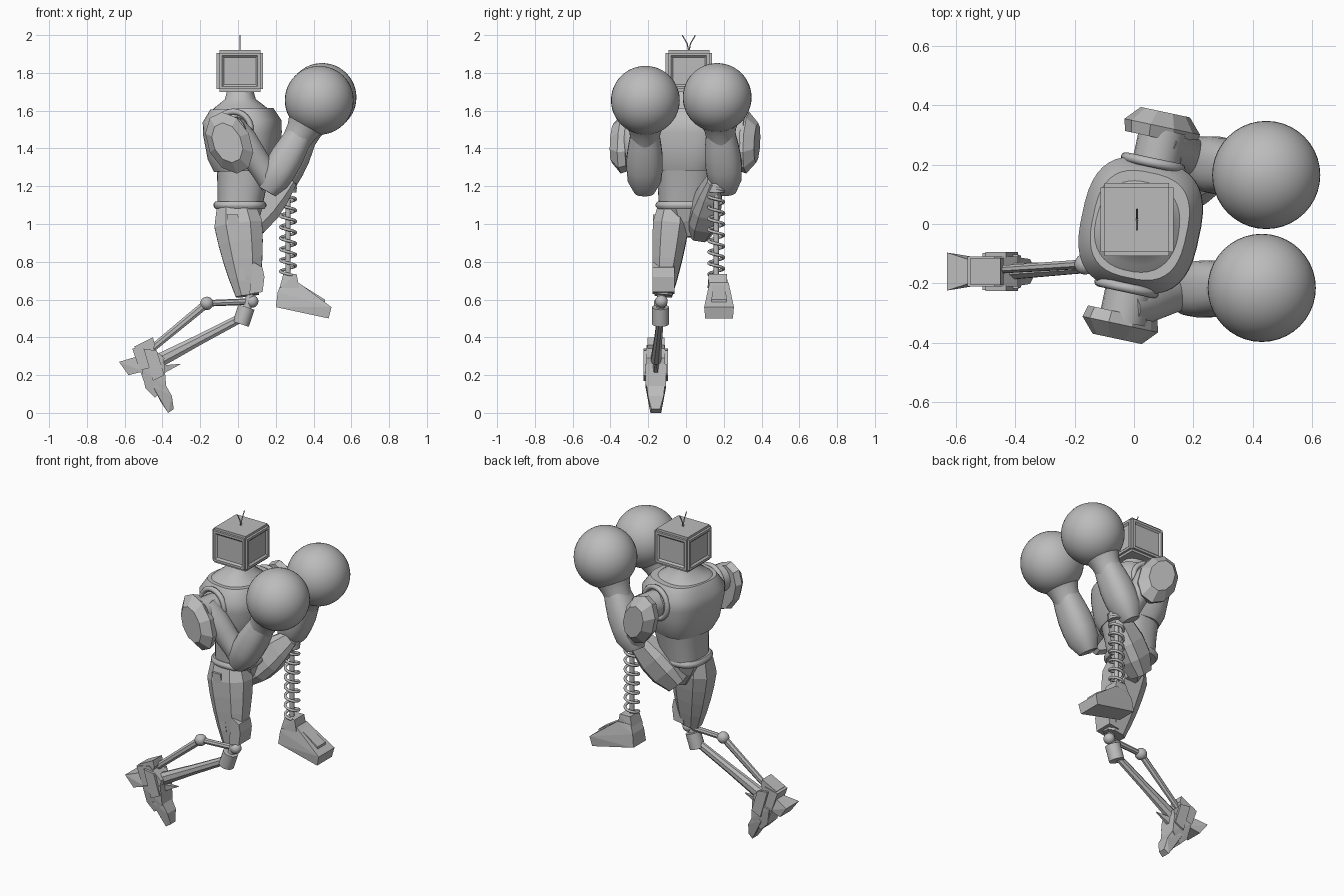
import bpy, bmesh, math
from mathutils import Vector, Matrix

if "Cube" in bpy.data.objects:
    bpy.data.objects.remove(bpy.data.objects["Cube"])

grey = bpy.data.materials.new("plain grey")
grey.use_nodes = True
grey.diffuse_color = (0.5, 0.5, 0.5, 1)
grey.node_tree.nodes["Principled BSDF"].inputs["Base Color"].default_value = grey.diffuse_color

TWIST = Matrix.Rotation(math.radians(-12), 4, "Z")  # upper body turns a little


def finish(name, bm, smooth=False, matrix=None):
    if matrix:
        bm.transform(matrix)
    bmesh.ops.recalc_face_normals(bm, faces=bm.faces)
    mesh = bpy.data.meshes.new(name)
    bm.to_mesh(mesh)
    bm.free()
    mesh.materials.append(grey)
    obj = bpy.data.objects.new(name, mesh)
    bpy.context.collection.objects.link(obj)
    if smooth:
        bpy.ops.object.select_all(action="DESELECT")
        obj.select_set(True)
        bpy.context.view_layer.objects.active = obj
        bpy.ops.object.shade_smooth_by_angle(angle=math.radians(40))


def circle(count, offset=0.0):
    """Cosine and sine of evenly spaced angles."""
    angles = [math.tau * (i + offset) / count for i in range(count)]
    return [(math.cos(a), math.sin(a)) for a in angles]


def limb(name, start, end, radii, flat=1.0, sides=8, power=2.0, matrix=None):
    """Skin evenly spaced rounded rings from start to end; flat scales the width in y."""
    start, end = Vector(start), Vector(end)
    axis = (end - start).normalized()
    forward = Vector((0, 1, 0)).cross(axis).normalized()
    side = axis.cross(forward)
    bm, rings = bmesh.new(), []
    for i, radius in enumerate(radii):
        centre = start.lerp(end, i / (len(radii) - 1))
        ring = []
        for pair in circle(sides, 0.5):
            c, s = [math.copysign(abs(v) ** (2 / power), v) for v in pair]
            ring.append(bm.verts.new(centre + (forward * c + side * s * flat) * radius))
        rings.append(ring)
    for low, high in zip(rings, rings[1:]):
        for k in range(sides):
            bm.faces.new((low[k - 1], low[k], high[k], high[k - 1]))
    bm.faces.new(rings[0])
    bm.faces.new(rings[-1])
    finish(name, bm, sides > 8, matrix)


def hull(name, points, matrix=None):
    bm = bmesh.new()
    bmesh.ops.convex_hull(bm, input=[bm.verts.new(p) for p in points])
    loose = [v for v in bm.verts if not v.link_faces]
    bmesh.ops.delete(bm, geom=loose, context="VERTS")
    finish(name, bm, matrix=matrix)


def slab(name, outline, y, half, tip=1.0):
    """Plate with an x-z outline, its width scaled by tip towards the last point."""
    last = len(outline) - 1
    hull(name, [(x, y + s * half * (1 + (tip - 1) * i / last), z)
                for i, (x, z) in enumerate(outline) for s in (-1, 1)])


def ball(name, centre, radius):
    bm = bmesh.new()
    bmesh.ops.create_uvsphere(bm, u_segments=40, v_segments=24, radius=radius)
    finish(name, bm, True, Matrix.Translation(centre))


def rod(name, start, end, radius, sides=20):
    start, end = Vector(start), Vector(end)
    bm = bmesh.new()
    bmesh.ops.create_cone(bm, cap_ends=True, segments=sides, radius1=radius,
                          radius2=radius, depth=(end - start).length)
    turn = (end - start).to_track_quat("Z", "Y").to_matrix().to_4x4()
    finish(name, bm, sides > 8, Matrix.Translation((start + end) / 2) @ turn)


def wire(name, points, radius, cyclic=False):
    curve = bpy.data.curves.new(name, "CURVE")
    curve.dimensions, curve.bevel_depth, curve.bevel_resolution = "3D", radius, 2
    line = curve.splines.new("POLY")
    line.points.add(len(points) - 1)
    for point, place in zip(line.points, points):
        point.co = (*place, 1)
    line.use_cyclic_u = cyclic
    curve.materials.append(grey)
    bpy.context.collection.objects.link(bpy.data.objects.new(name, curve))


# Head: bevelled box with sunken side panels, and two antennas
bm = bmesh.new()
bmesh.ops.create_cube(bm, size=1)
bm.transform(Matrix.Translation((0.01, 0.015, 1.81)) @ Matrix.Diagonal((0.245, 0.245, 0.22, 1)))
bmesh.ops.bevel(bm, geom=bm.edges[:], offset=0.014, segments=2, affect="EDGES")
panels = [f for f in bm.faces if abs(f.normal.z) < 0.1 and f.calc_area() > 0.02]
bmesh.ops.inset_individual(bm, faces=panels, thickness=0.02, depth=0)
bmesh.ops.inset_individual(bm, faces=panels, thickness=0.014, depth=-0.01)
finish("head", bm)
for s in (-1, 1):
    wire("antenna", [(0.01, 0.015 + s * 0.035 * t * t, 1.91 + 0.09 * t) for t in (0, 0.5, 1)], 0.003)

# Torso
limb("collar_and_neck", (0.015, 0, 1.54), (0.01, 0.01, 1.7), (0.17, 0.17, 0.13, 0.08, 0.07),
     1.08, 40, 2.4, TWIST)
limb("chest", (0.03, 0, 1.28), (0.02, 0, 1.61), (0.15, 0.18, 0.19, 0.2, 0.2, 0.16),
     1.13, 40, 2.8, TWIST)
limb("abdomen", (0.01, -0.01, 1.1), (0.03, 0, 1.3), (0.12, 0.13, 0.145), 1.12, 40, 2.5)
limb("belt", (0.01, -0.015, 1.08), (0.01, -0.015, 1.12), (0.13, 0.14, 0.14, 0.13), 1.04, 40, 2.6)
limb("pelvis", (0.03, 0.01, 0.93), (0.02, -0.01, 1.09), (0.04, 0.09, 0.12))

# Shoulders, mirrored on the twisted chest
for s, tag in ((-1, "near"), (1, "far")):
    pad = [(0.025 + 0.13 * c * k, s * y, 1.43 + (0.155 * d - 0.05 * c) * k)
           for y, k in ((0.3, 0.92), (0.34, 1), (0.39, 0.65)) for c, d in circle(10)]
    hull(tag + "_shoulder_pad", pad, TWIST)
    ring = [TWIST @ Vector((0.02 + 0.095 * c, s * 0.215, 1.5 + 0.095 * d)) for c, d in circle(32)]
    wire(tag + "_shoulder_ring", ring, 0.016, True)
    inner, outer = [TWIST @ Vector((0.03, s * y, 1.49)) for y in (0.18, 0.33)]
    rod(tag + "_shoulder_axle", inner, outer, 0.08)

# Arms and round gloves
for tag, shoulder, elbow, glove in (
        ("near", (-0.01, -0.275, 1.5), (0.18, -0.22, 1.215), (0.43, -0.215, 1.655)),
        ("far", (0.1, 0.275, 1.5), (0.225, 0.208, 1.215), (0.445, 0.165, 1.67))):
    top, bend, fist = Vector(shoulder), Vector(elbow), Vector(glove)
    limb(tag + "_upper_arm", top.lerp(bend, -0.1), bend, (0.06, 0.075, 0.07, 0.065, 0.065), sides=20)
    limb(tag + "_forearm", bend.lerp(fist, -0.1), bend.lerp(fist, 0.6),
         (0.05, 0.082, 0.088, 0.088, 0.08, 0.07), 1.09, 24, 2.4)
    limb(tag + "_glove_cuff", bend.lerp(fist, 0.5), bend.lerp(fist, 0.86),
         (0.075, 0.083, 0.105, 0.14), sides=32)
    ball(tag + "_glove", glove, 0.182)

# Standing leg
limb("near_thigh", (-0.01, -0.07, 1.09), (0.05, -0.12, 0.62),
     (0.11, 0.135, 0.125, 0.11, 0.09, 0.065), 0.75, 8, 2.6)
slab("near_knee_plate", [(0.08, 0.8), (0.13, 0.77), (0.14, 0.72), (0.13, 0.64), (0.06, 0.63)], -0.12, 0.058)
slab("near_thigh_panel", [(-0.06, 1.05), (0, 1.05), (0.04, 0.7), (0, 0.7)], -0.12, 0.055)
knee, rear_knee = Vector((0.075, -0.13, 0.59)), Vector((-0.165, -0.135, 0.58))
ball("knee_ball", knee, 0.033)
rod("knee_link", (0.07, -0.13, 0.64), (0.04, -0.135, 0.52), 0.022)
rod("knee_hinge", (0.045, -0.135, 0.56), (0.015, -0.135, 0.47), 0.045)
rod("rear_knee_bar", knee, rear_knee, 0.017, 8)
ball("rear_knee_joint", rear_knee, 0.035)
limb("rear_shin_strut", rear_knee, (-0.48, -0.155, 0.32), (0.024, 0.02), 0.7)
limb("main_shin", (0.02, -0.135, 0.505), (-0.43, -0.16, 0.27), (0.025, 0.03, 0.04), 0.75)

# Trailing foot, made of pointed plates
FOOT = -0.16
slab("ankle_block", [(-0.56, 0.34), (-0.47, 0.36), (-0.39, 0.29), (-0.4, 0.17), (-0.5, 0.17)], FOOT, 0.05)
slab("heel_spike", [(-0.53, 0.3), (-0.5, 0.22), (-0.58, 0.2), (-0.63, 0.27)], FOOT, 0.032, 2)
slab("upper_heel_plate", [(-0.48, 0.27), (-0.44, 0.36), (-0.45, 0.4), (-0.55, 0.35)], FOOT, 0.045)
slab("foot_middle", [(-0.51, 0.23), (-0.39, 0.26), (-0.38, 0.14), (-0.49, 0.13), (-0.44, 0.08)], FOOT, 0.062, 0.7)
slab("toe", [(-0.45, 0.14), (-0.39, 0.16), (-0.35, 0.09), (-0.41, 0.06), (-0.37, 0), (-0.34, 0.02)], FOOT, 0.055, 0.4)
slab("foot_spur", [(-0.42, 0.25), (-0.41, 0.2), (-0.3, 0.26)], FOOT, 0.02, 0.2)
for s in (-1, 1):
    slab("foot_side_plate", [(-0.5, 0.34), (-0.43, 0.33), (-0.39, 0.2), (-0.45, 0.17)], FOOT + s * 0.056, 0.009)

# Raised leg ending in a spring and a boxy foot
hip, raised_knee = Vector((0.04, 0.08, 0.99)), Vector((0.27, 0.15, 1.235))
limb("far_thigh", hip.lerp(raised_knee, -0.15), raised_knee, (0.07, 0.1, 0.1, 0.08, 0.05), 0.8, 8, 3.2)
top, bottom = Vector((0.265, 0.16, 1.19)), Vector((0.265, 0.16, 0.72))
rod("spring_top", top.lerp(bottom, -0.05), top.lerp(bottom, 0.05), 0.045)
rod("spring_core", top, bottom, 0.014)
turns = circle(20) * 8
wire("spring", [top.lerp(bottom, i / len(turns)) + Vector((c, d, 0)) * 0.04
                for i, (c, d) in enumerate(turns)], 0.008)
slab("spring_ankle", [(0.24, 0.735), (0.31, 0.735), (0.325, 0.66), (0.22, 0.66)], 0.168, 0.045, 1.2)
slab("spring_foot", [(0.23, 0.69), (0.32, 0.69), (0.21, 0.64), (0.2, 0.56),
                     (0.37, 0.54), (0.48, 0.5), (0.495, 0.56)], 0.175, 0.045, 1.75)
slab("foot_ridge", [(0.3, 0.7), (0.3, 0.65), (0.46, 0.56), (0.46, 0.6)], 0.175, 0.033, 1.2)
